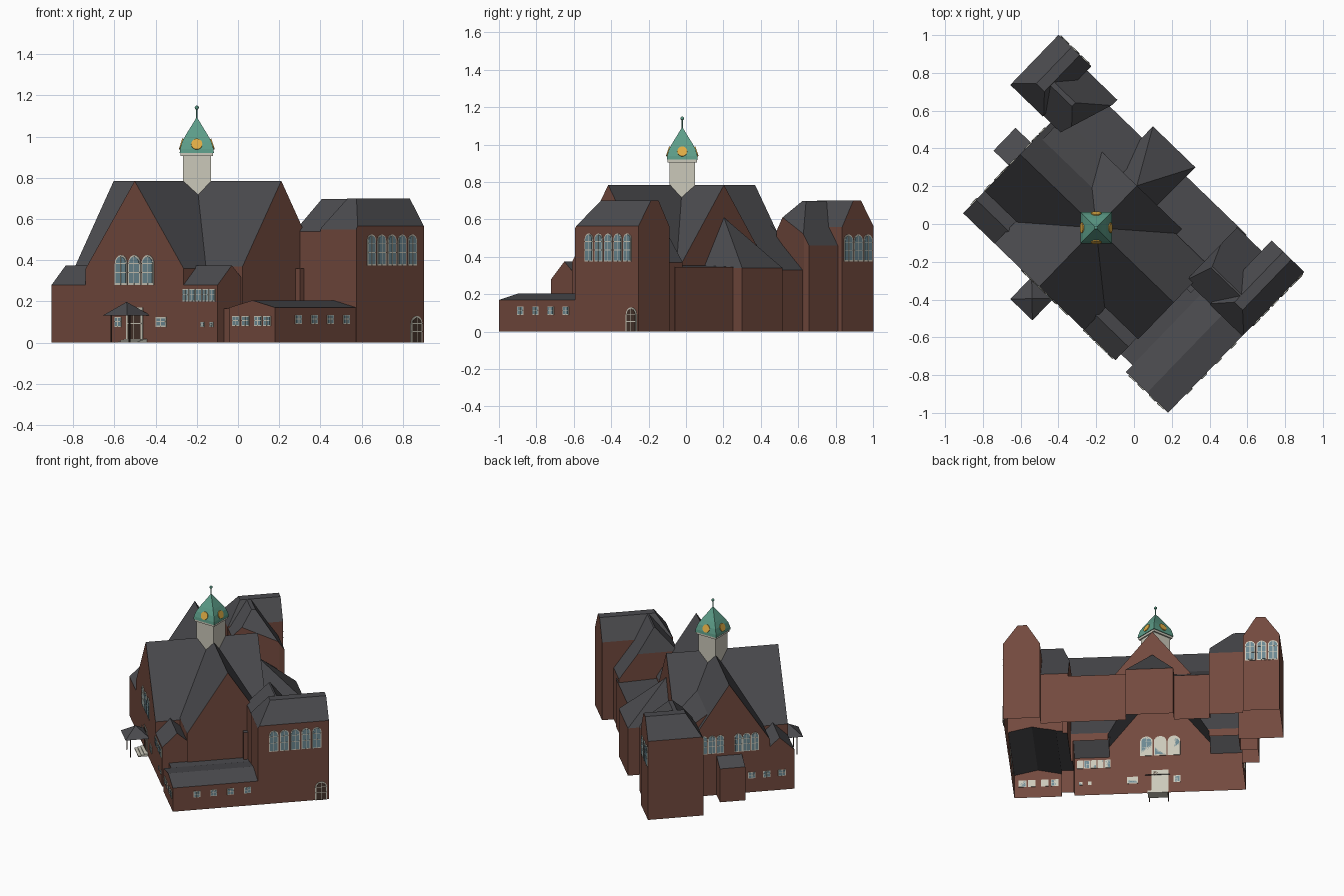
import bpy, bmesh, math
from mathutils import Matrix, Vector

if "Cube" in bpy.data.objects:
    bpy.data.objects.remove(bpy.data.objects["Cube"])

# Local plan frame: u along the entrance facade, v to the rear, origin under the tower
PLAN = Matrix.Translation((-0.2, -0.02, 0)) @ Matrix.Rotation(math.radians(-44), 4, 'Z')
TOWER = Matrix.Translation((-0.2, -0.02, 0))


def material(name, rgb):
    m = bpy.data.materials.new(name)
    m.diffuse_color = (*rgb, 1)
    m.use_nodes = True
    m.node_tree.nodes["Principled BSDF"].inputs["Base Color"].default_value = m.diffuse_color
    return m


BRICK = material("brick", (0.17, 0.068, 0.048))
SLATE = material("slate", (0.07, 0.07, 0.077))
CREAM = material("cream", (0.6, 0.58, 0.49))
GLASS = material("glass", (0.15, 0.25, 0.29))
COPPER = material("copper", (0.11, 0.34, 0.25))
GOLD = material("gold", (0.75, 0.42, 0.06))
WOOD = material("wood", (0.06, 0.035, 0.025))


def finish(name, bm, mat, matrix=PLAN):
    bmesh.ops.recalc_face_normals(bm, faces=bm.faces)
    me = bpy.data.meshes.new(name)
    bm.to_mesh(me)
    bm.free()
    me.materials.append(mat)
    ob = bpy.data.objects.new(name, me)
    ob.matrix_world = matrix
    bpy.context.collection.objects.link(ob)
    return ob


def extrude(bm, pts, vec):
    face = bm.faces.new([bm.verts.new(p) for p in pts])
    ext = bmesh.ops.extrude_face_region(bm, geom=[face])
    bmesh.ops.translate(bm, vec=vec, verts=[g for g in ext['geom'] if isinstance(g, bmesh.types.BMVert)])


def box(bm, x0, x1, y0, y1, z0, z1):
    extrude(bm, [(x0, y0, z0), (x1, y0, z0), (x1, y1, z0), (x0, y1, z0)], (0, 0, z1 - z0))


def wing(name, axis, a, b, top, cuts=()):
    """House-shaped solid: roof profile swept along u or v; cuts (point, outward normal) make hips."""
    prof = [(top[0][0], 0)] + top + [(top[-1][0], 0)]
    bm = bmesh.new()
    if axis == 'u':
        extrude(bm, [(a, p, z) for p, z in prof], (b - a, 0, 0))
    else:
        extrude(bm, [(p, a, z) for p, z in prof], (0, b - a, 0))
    for co, no in cuts:
        bmesh.ops.bisect_plane(bm, geom=bm.verts[:] + bm.edges[:] + bm.faces[:], plane_co=co, plane_no=no,
                               clear_outer=True)
        bmesh.ops.holes_fill(bm, edges=bm.edges[:], sides=0)
    return finish(name, bm, BRICK)


# Masses of the building
parts = [
    wing("cross_arm_u", 'u', -0.56, 0.57, [(-0.27, 0.37), (0, 0.785), (0.27, 0.37)]),
    wing("cross_arm_v", 'v', -0.434, 0.31, [(-0.33, 0.36), (0, 0.784), (0.33, 0.36)]),
    wing("rear_link_left", 'u', -0.53, -0.1, [(0.1, 0.60), (0.3, 0.46), (0.512, 0.33)]),
    wing("rear_link_right", 'u', 0.1, 0.6, [(0.1, 0.36), (0.527, 0.345)]),
    wing("side_annex", 'v', -0.084, 0.084, [(-0.675, 0.24), (-0.5, 0.30)]),
    wing("low_wing", 'v', -0.44, 0.2, [(0.643, 0.17), (0.80, 0.205), (0.954, 0.17)]),
    wing("low_wing_link", 'v', -0.39, 0.2, [(0.5, 0.165), (0.7, 0.166)]),
]
for s, n in ((-1, "left"), (1, "right")):
    parts.append(wing("corner_aisle_" + n, 'u', s * 0.2, s * 0.56,
                      [(-0.434, 0.28), (-0.335, 0.375), (-0.24, 0.29)]))

# Two tall end pavilions: flat-topped gable with hipped front, plus a hipped inward cross roof
for s, n, outer, inner, v0 in ((1, "right", 0.955, 0.535, 0.125), (-1, "left", 0.853, 0.39, 0.228)):
    w = outer - 0.24
    parts.append(wing("pavilion_gable_" + n, 'v', v0, 0.597,
                      [(s * w, 0.56), (s * (w + 0.085), 0.70), (s * (outer - 0.095), 0.70), (s * outer, 0.565)],
                      [((0, v0, 0.55), (0, -0.15, 0.10))]))
    if s > 0:
        rear, cuts = [(0.28, 0.698), (0.52, 0.37)], [((inner, 0, 0.54), (-0.16, 0, 0.05))]
    else:
        rear, cuts = [(0.40, 0.698), (0.565, 0.46)], [
            ((-inner, 0, 0.52), (0.18, 0, 0.15)), ((-0.475, 0.267, 0), (0.2, -0.065, 0))]
    parts.append(wing("pavilion_cross_" + n, 'u', s * inner, s * (w + 0.12),
                      [(v0 + 0.004, 0.54), (v0 + 0.145, 0.698)] + rear, cuts))

# Rear choir with half-pyramid roof
bm = bmesh.new()
box(bm, -0.157, 0.155, 0.25, 0.595, 0, 0.34)
cap = max(bm.faces, key=lambda f: f.calc_center_median().z)
bmesh.ops.poke(bm, faces=[cap])['verts'][0].co = (0, 0.31, 0.61)
parts.append(finish("rear_choir", bm, BRICK))

# Merge the masses, then split into walls and roofs
body = parts[0]
for p in parts[1:]:
    m = body.modifiers.new("union", 'BOOLEAN')
    m.operation, m.solver, m.object = 'UNION', 'EXACT', p
bpy.context.view_layer.update()
merged = bpy.data.meshes.new_from_object(body.evaluated_get(bpy.context.evaluated_depsgraph_get()))
for name, mat, keep in (("brick_walls", BRICK, lambda z: abs(z) <= 0.1), ("slate_roofs", SLATE, lambda z: z > 0.1)):
    bm = bmesh.new()
    bm.from_mesh(merged)
    for f in bm.faces:
        f.material_index = 0
    bm.normal_update()
    bmesh.ops.delete(bm, geom=[f for f in bm.faces if not keep(f.normal.z)], context='FACES')
    me = bpy.data.meshes.new(name)
    bm.to_mesh(me)
    bm.free()
    me.materials.clear()
    me.materials.append(mat)
    ob = bpy.data.objects.new(name, me)
    ob.matrix_world = PLAN
    bpy.context.collection.objects.link(ob)
for p in parts:
    bpy.data.objects.remove(p)

# Windows and doors: stacked thin panels on a wall plane
frames, panes, doors = bmesh.new(), bmesh.new(), bmesh.new()
WALLS = {'-v': ((1, 0), (0, -1)), '+v': ((1, 0), (0, 1)), '+u': ((0, 1), (1, 0)), '-u': ((0, 1), (-1, 0))}


def panel(bm, wall, off, c, z0, w, h, arch, d):
    along, out = (Vector((*t, 0)) for t in WALLS[wall])
    r = w / 2
    pts = [(-r, 0), (r, 0)]
    if arch:
        pts += [(r * math.cos(t * math.pi / 8), h - r + r * math.sin(t * math.pi / 8)) for t in range(9)]
    else:
        pts += [(r, h), (-r, h)]
    extrude(bm, [along * (c + x) + out * (off - 0.003) + Vector((0, 0, z0 + z)) for x, z in pts], out * (d + 0.003))


def window(wall, off, c, z0, w, h, arch=False, fill=panes):
    e = 0.1 * w
    sill = e if fill is panes else 0
    panel(frames, wall, off, c, z0, w, h, arch, 0.003)
    panel(fill, wall, off, c, z0 + sill, w - 2 * e, h - e - sill, arch, 0.005)
    panel(frames, wall, off, c, z0, 0.004, h - 0.005, False, 0.006)
    for k in ((0.4, 0.7) if arch else (0.5,)):
        panel(frames, wall, off, c, z0 + k * h, w - e, 0.004, False, 0.006)


for i in (-1, 0, 1):
    window('-v', 0.434, i * 0.09, 0.28, 0.083, 0.145, True)          # entrance gable
    window('+v', 0.597, -0.735 + i * 0.075, 0.375, 0.068, 0.145, True)  # left pavilion
    for s in (-1, 1):
        window('-u', 0.56, s * 0.115 + i * 0.055, 0.30, 0.052, 0.13, True)  # side gable
    window('-u', 0.56, -0.25 + i * 0.1, 0.1, 0.05, 0.045)
for i in range(5):
    window('+u', 0.955, 0.23 + i * 0.0715, 0.375, 0.06, 0.15, True)   # right pavilion
    window('-v', 0.434, 0.345 + i * 0.045, 0.2, 0.04, 0.06)           # corner aisle
for i in range(4):
    window('+u', 0.954, -0.28 + i * 0.112, 0.09, 0.045, 0.045)        # low wing
    window('-v', 0.44, (0.69, 0.755, 0.84, 0.9)[i], 0.08, 0.05, 0.05)
window('-v', 0.434, -0.11, 0.075, 0.045, 0.05)
window('-v', 0.434, 0.18, 0.075, 0.07, 0.05)
for c in (0.46, 0.52):
    window('-v', 0.434, c, 0.075, 0.024, 0.025)
window('+u', 0.955, 0.545, 0, 0.08, 0.13, True, doors)
window('-v', 0.434, 0.0, 0.01, 0.11, 0.16, False, doors)
finish("window_frames", frames, CREAM)
finish("window_panes", panes, GLASS)
finish("doors", doors, WOOD)

# Entrance porch: hipped canopy, posts and steps
bm = bmesh.new()
bmesh.ops.create_cone(bm, cap_ends=True, segments=4, radius1=0.115, radius2=0.0, depth=0.065,
                      matrix=Matrix.Translation((0.016, -0.506, 0.165)) @ Matrix.Rotation(math.pi / 4, 4, 'Z'))
finish("porch_canopy", bm, SLATE)
bm = bmesh.new()
for u in (-0.045, 0.077):
    box(bm, u - 0.003, u + 0.003, -0.553, -0.547, 0, 0.14)
finish("porch_posts", bm, WOOD)
bm = bmesh.new()
for k in range(3):
    box(bm, -0.05, 0.082, -0.50 + k * 0.02, -0.43, k * 0.006, (k + 1) * 0.006)
finish("porch_steps", bm, CREAM)

# Tower shaft with cornice, square to the world axes
bm = bmesh.new()
box(bm, -0.068, 0.068, -0.068, 0.068, 0.69, 0.91)
box(bm, -0.078, 0.078, -0.078, 0.078, 0.905, 0.92)
finish("tower_shaft", bm, CREAM, TOWER)

# Copper helm: stacked square rings closed to a point
bm = bmesh.new()
prev = None
for r, z in ((0.083, 0.92), (0.081, 0.94), (0.071, 0.975), (0.052, 1.01), (0.027, 1.05), (0.003, 1.09)):
    ring = [bm.verts.new((sx * r, sy * r, z)) for sx, sy in ((-1, -1), (1, -1), (1, 1), (-1, 1))]
    if prev:
        for i in range(4):
            bm.faces.new((prev[i], prev[(i + 1) % 4], ring[(i + 1) % 4], ring[i]))
    else:
        bm.faces.new(ring)
    prev = ring
bm.faces.new(prev)
finish("tower_helm", bm, COPPER, TOWER)

# Finial and four clock dials
bm = bmesh.new()
bmesh.ops.create_cone(bm, cap_ends=True, segments=8, radius1=0.004, radius2=0.003, depth=0.06,
                      matrix=Matrix.Translation((0, 0, 1.11)))
bmesh.ops.create_uvsphere(bm, u_segments=12, v_segments=8, radius=0.01, matrix=Matrix.Translation((0, 0, 1.14)))
finish("finial", bm, COPPER, TOWER)
bm = bmesh.new()
for k in range(4):
    bmesh.ops.create_cone(bm, cap_ends=True, segments=20, radius1=0.027, radius2=0.027, depth=0.008,
                          matrix=Matrix.Rotation(k * math.pi / 2, 4, 'Z') @ Matrix.Translation((0, -0.075, 0.963))
                          @ Matrix.Rotation(math.radians(72), 4, 'X'))
finish("clock_dials", bm, GOLD, TOWER)
